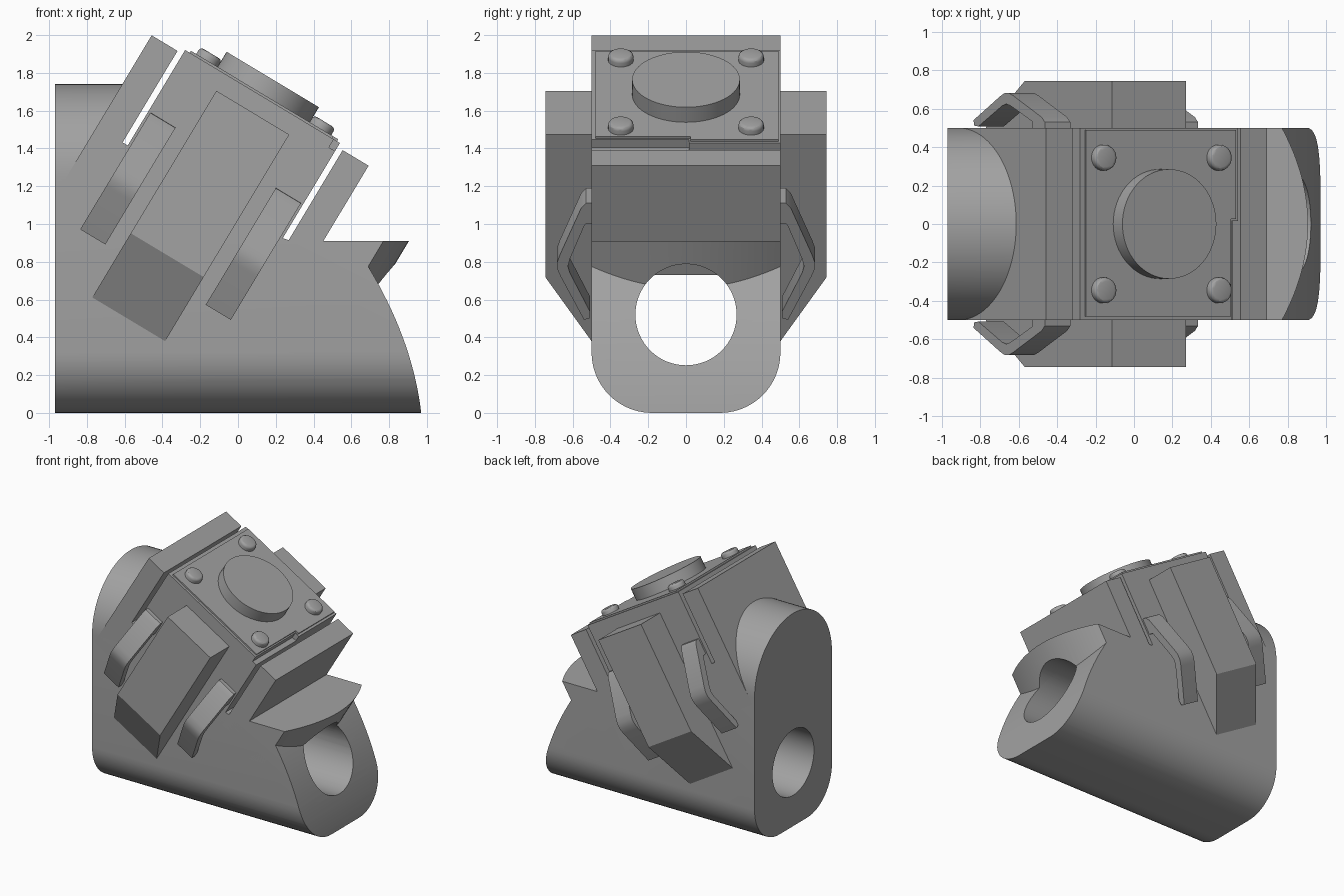
import bpy, bmesh, math
from mathutils import Vector

if "Cube" in bpy.data.objects:
    bpy.data.objects.remove(bpy.data.objects["Cube"], do_unlink=True)

grey = bpy.data.materials.new("plain_grey")
grey.use_nodes = True
grey.diffuse_color = (0.36, 0.36, 0.36, 1)
grey.node_tree.nodes["Principled BSDF"].inputs["Base Color"].default_value = (0.36, 0.36, 0.36, 1)

# Tilted frame of the upper block: U runs along its top, W along its axis
TILT = math.radians(31)
U = Vector((math.cos(TILT), 0, -math.sin(TILT)))
W = Vector((math.sin(TILT), 0, math.cos(TILT)))
TOP = Vector((0.13, 0, 1.675))


def tilted(u, y, w):
    return TOP + U * u + W * w + Vector((0, y, 0))


def loft(name, lower, upper, bevel=0.0):
    """Solid between two matching outlines."""
    bm = bmesh.new()
    a = [bm.verts.new(p) for p in lower]
    b = [bm.verts.new(p) for p in upper]
    bm.faces.new(a)
    cap = bm.faces.new(b)
    n = len(a)
    for i in range(n):
        bm.faces.new((a[i], a[(i + 1) % n], b[(i + 1) % n], b[i]))
    if bevel:
        bmesh.ops.bevel(bm, geom=list(cap.edges), offset=bevel, segments=3,
                        profile=0.5, affect='EDGES')
    bmesh.ops.recalc_face_normals(bm, faces=bm.faces)
    mesh = bpy.data.meshes.new(name)
    bm.to_mesh(mesh)
    bm.free()
    mesh.materials.append(grey)
    obj = bpy.data.objects.new(name, mesh)
    bpy.context.collection.objects.link(obj)
    return obj


def tilted_prism(name, outline, w0, w1, bevel=0.0):
    return loft(name, [tilted(u, y, w0) for u, y in outline],
                [tilted(u, y, w1) for u, y in outline], bevel)


def rect(u0, u1, y0, y1):
    return [(u0, y0), (u1, y0), (u1, y1), (u0, y1)]


def circle(r, n, cu=0, cy=0):
    return [(cu + r * math.cos(math.tau * i / n), cy + r * math.sin(math.tau * i / n))
            for i in range(n)]


def cut(obj, tool, operation='DIFFERENCE'):
    mod = obj.modifiers.new("cut", 'BOOLEAN')
    mod.operation, mod.object, mod.solver = operation, tool, 'EXACT'
    bpy.context.view_layer.objects.active = obj
    bpy.ops.object.modifier_apply(modifier=mod.name)


def arc(cy, cz, r, start, end, n):
    angles = [math.radians(start + (end - start) * i / n) for i in range(n + 1)]
    return [(cy + r * math.cos(t), cz + r * math.sin(t)) for t in angles]


# Main body: arched section with rounded lower corners, trimmed by the side profile
section = (arc(0, 1.24, 0.5, 0, 180, 40) + arc(-0.18, 0.32, 0.32, 180, 270, 14)
           + arc(0.18, 0.32, 0.32, 270, 360, 14))
body = loft("main_body", [(-0.97, y, z) for y, z in section],
            [(1.1, y, z) for y, z in section])
nose = [(0.97 - 0.118 * z - 0.315 * z * z, z) for z in [0.905 * i / 20 for i in range(21)]]
profile = ([(-1.2, -0.1), (0.98, -0.1)] + nose
           + [(0.3, 0.905), (0, 1.0), (-0.72, 1.35), (-0.59, 1.76), (-1.2, 1.76)])
trim = loft("trim_helper", [(x, -1, z) for x, z in profile], [(x, 1, z) for x, z in profile])
cut(body, trim, 'INTERSECT')

# Overhanging lip above the nose
ys = [-0.5 + i / 24 for i in range(25)]
lip_top = [(0.905 - 0.135 * (y / 0.5) ** 2, y, 0.91) for y in ys] + [(0.4, 0.5, 0.91), (0.4, -0.5, 0.91)]
lip_low = [(x - 0.186, y, 0.6) for x, y, z in lip_top]
lip = loft("nose_lip", lip_low, lip_top)

# Tilted block with a cheek plate at each end
base = tilted_prism("block_base", rect(-0.67, 0.67, -0.5, 0.5), -0.98, -0.59)
core = tilted_prism("block_core", rect(-0.478, 0.478, -0.5, 0.5), -0.7, -0.05)
for name, s in (("left_cheek_plate", 1), ("right_cheek_plate", -1)):
    tilted_prism(name, rect(*sorted((s * 0.51, s * 0.67)), -0.5, 0.5), -0.7, -0.025)

# Lid with a stepped edge and a thin raised panel
lid = [(-0.478, -0.5), (0.44, -0.5), (0.44, 0.015), (0.478, 0.015), (0.478, 0.5), (-0.478, 0.5)]
tilted_prism("block_lid", lid, -0.06, 0)
panel = [(-0.45, -0.48), (0.43, -0.48), (0.43, 0.025), (0.46, 0.025), (0.46, 0.49), (-0.45, 0.49)]
tilted_prism("lid_panel", panel, -0.01, 0.012)

# Bore through the lower body
bore = [(y, z + 0.52) for y, z in circle(0.268, 64)]
drill = loft("bore_helper", [(-1.5, y, z) for y, z in bore], [(1.5, y, z) for y, z in bore])
for part in (body, lip, base):
    cut(part, drill)
for helper in (trim, drill):
    bpy.data.objects.remove(helper, do_unlink=True)

# Round cap and four bolts
tilted_prism("round_cap", circle(0.285, 64), 0, 0.105, 0.02)
for i, (u, y) in enumerate(rect(-0.35, 0.35, -0.345, 0.345)):
    tilted_prism(f"bolt_{i + 1}", circle(0.067, 28, u, y), 0, 0.055, 0.02)

# Side wedges and bent clips, mirrored across y
wedge = [(0.45, -0.1), (0.745, -0.1), (0.745, -0.98), (0.5, -1.376), (0.45, -1.376)]
clip = [(0.47, -0.378), (0.53, -0.38), (0.555, -0.41), (0.668, -0.7), (0.682, -0.745),
        (0.68, -0.79), (0.665, -0.83), (0.54, -1.1), (0.51, -1.09), (0.508, -1.05),
        (0.615, -0.81), (0.625, -0.77), (0.615, -0.725), (0.535, -0.51), (0.47, -0.5)]
for side, s in (("back", 1), ("front", -1)):
    def side_part(name, outline, u0, u1):
        loft(name, [tilted(u0, s * y, w) for y, w in outline],
             [tilted(u1, s * y, w) for y, w in outline])
    side_part(side + "_wedge", wedge, -0.225, 0.225)
    side_part(side + "_left_clip", clip, 0.31, 0.465)
    side_part(side + "_right_clip", clip, -0.465, -0.31)

# Smooth curved surfaces, keep edges sharp
bpy.ops.object.select_all(action='DESELECT')
for obj in bpy.context.collection.objects:
    if obj.type == 'MESH':
        obj.select_set(True)
        bpy.context.view_layer.objects.active = obj
bpy.ops.object.shade_smooth_by_angle(angle=math.radians(30))
